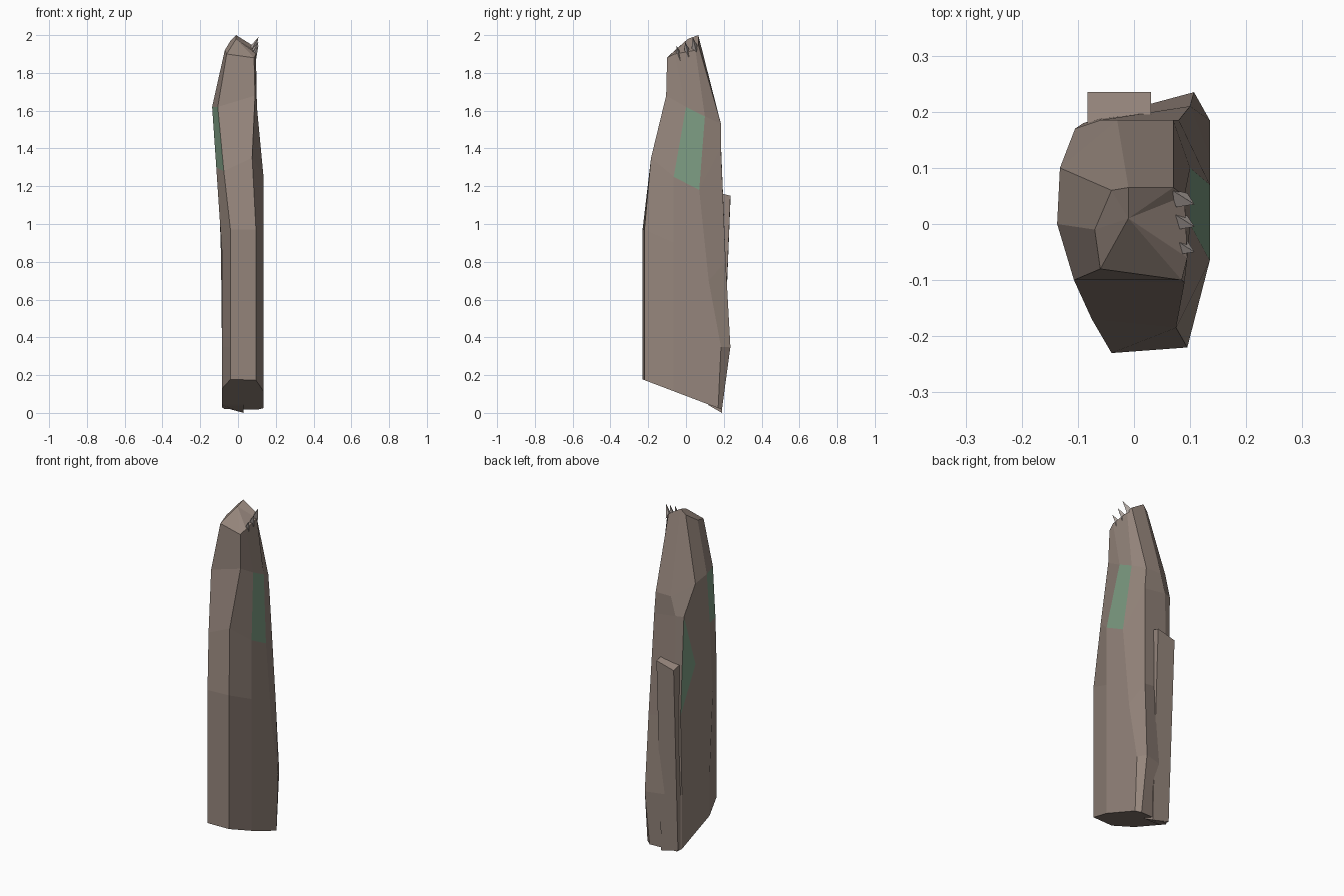
import bpy, bmesh
from mathutils import Vector

cube = bpy.data.objects.get("Cube")
if cube:
    bpy.data.objects.remove(cube, do_unlink=True)


def make_material(name, colour):
    mat = bpy.data.materials.new(name)
    mat.use_nodes = True
    mat.diffuse_color = (*colour, 1)
    mat.node_tree.nodes["Principled BSDF"].inputs["Base Color"].default_value = (*colour, 1)
    return mat


stone = make_material("brown_stone", (0.30, 0.235, 0.20))
moss = make_material("green_moss", (0.20, 0.325, 0.22))
pale = make_material("pale_stone", (0.50, 0.44, 0.41))


def finish(bm, name, *materials):
    bmesh.ops.recalc_face_normals(bm, faces=bm.faces[:])
    mesh = bpy.data.meshes.new(name)
    bm.to_mesh(mesh)
    bm.free()
    obj = bpy.data.objects.new(name, mesh)
    for mat in materials:
        mesh.materials.append(mat)
    bpy.context.scene.collection.objects.link(obj)
    return obj


def loft(bm, rings):
    """Join rings of equal length with quads and return the faces per level."""
    loops = [[bm.verts.new(p) for p in ring] for ring in rings]
    count = len(loops[0])
    levels = []
    for low, high in zip(loops, loops[1:]):
        levels.append([bm.faces.new((low[i], low[(i + 1) % count],
                                     high[(i + 1) % count], high[i]))
                       for i in range(count)])
    bm.faces.new(loops[0])
    cap = bm.faces.new(loops[-1])
    return levels, cap


def hundredths(points):
    return [Vector(p) / 100 for p in points]


# Corner order: front -x, front +x, right front, right back,
# back +x, back -x, left back, left front
FRONT_CHAMFER, RIGHT_SIDE, LEFT_SIDE = 7, 2, 6

# Slanted foot of the stone
foot_plan = [(-0.04, -0.23), (0.095, -0.22), (0.135, -0.065), (0.135, 0.17),
             (0.107, 0.19), (-0.07, 0.185), (-0.085, 0.16), (-0.085, -0.10)]
foot = [Vector((x, y, 0.09 - 0.38 * y)) for x, y in foot_plan]

# Heel bulge, straight shaft above the foot
heel = [Vector((p.x, p.y, 0.35)) for p in foot]
heel[3].y, heel[4].y = 0.185, 0.235

waist = hundredths([(-4, -23, 97), (9.5, -22, 97), (13.5, -6.5, 90), (13.5, 12, 70),
                    (10, 21, 80), (-6, 19, 83), (-9, 18, 83), (-8.5, -13, 85)])
chest = hundredths([(-7.5, -17, 128), (7.5, -18.5, 135), (13.5, -6.5, 125), (13.5, 7, 118),
                    (8, 18.5, 140), (-6, 18.5, 142), (-10.5, 17, 142), (-11.5, -6, 130)])
shoulder = hundredths([(-10.7, -10, 162), (9, -10.5, 168), (10, 0, 162), (10, 10, 157),
                       (7, 18.5, 153), (-3, 18.5, 153), (-13.2, 10, 160), (-13.7, 0, 162)])
crown = hundredths([(-6, -8, 190), (8.5, -10, 188), (9.5, -6, 190), (9, 5, 192),
                    (7, 6.5, 195), (-1, 6.5, 200), (-4, 6, 197), (-7, -1, 192)])

# Standing stone body with moss on three of its faces
bm = bmesh.new()
levels, cap = loft(bm, [foot, heel, waist, chest, shoulder, crown])
levels[3][RIGHT_SIDE].material_index = 1
levels[3][FRONT_CHAMFER].material_index = 1
back_edge = {Vector(waist[6]).freeze(), Vector(chest[6]).freeze()}
poked = bmesh.ops.poke(bm, faces=[levels[2][LEFT_SIDE]])
for face in poked["faces"]:
    hits = sum(any((v.co - p).length < 0.001 for p in back_edge) for v in face.verts)
    if hits == 2:
        face.material_index = 1
peak = bmesh.ops.poke(bm, faces=[cap])["verts"][0]
peak.co = (-0.01, 0.01, 1.98)
finish(bm, "standing_stone", stone, moss)

# Slab leaning against the back
bm = bmesh.new()
loft(bm, [[(-0.08, 0.12, 0.04), (0.03, 0.12, 0.04), (0.03, 0.19, 0), (-0.08, 0.19, 0.03)],
          [(-0.083, 0.15, 1.14), (0.03, 0.15, 1.17), (0.03, 0.235, 1.15), (-0.083, 0.235, 1.12)]])
finish(bm, "back_slab", stone)

# Three pale shards beside the crown
for number, (y, top) in enumerate([(0.05, 1.99), (0.01, 1.965), (-0.035, 1.945)]):
    bm = bmesh.new()
    base = [bm.verts.new(p) for p in ((0.065, y + 0.012, top - 0.05),
                                      (0.095, y + 0.005, top - 0.08),
                                      (0.075, y - 0.02, top - 0.06))]
    tip = bm.verts.new((0.108, y - 0.015, top))
    bm.faces.new(base)
    for i in range(3):
        bm.faces.new((base[i], base[(i + 1) % 3], tip))
    finish(bm, f"crown_shard_{number}", pale)
